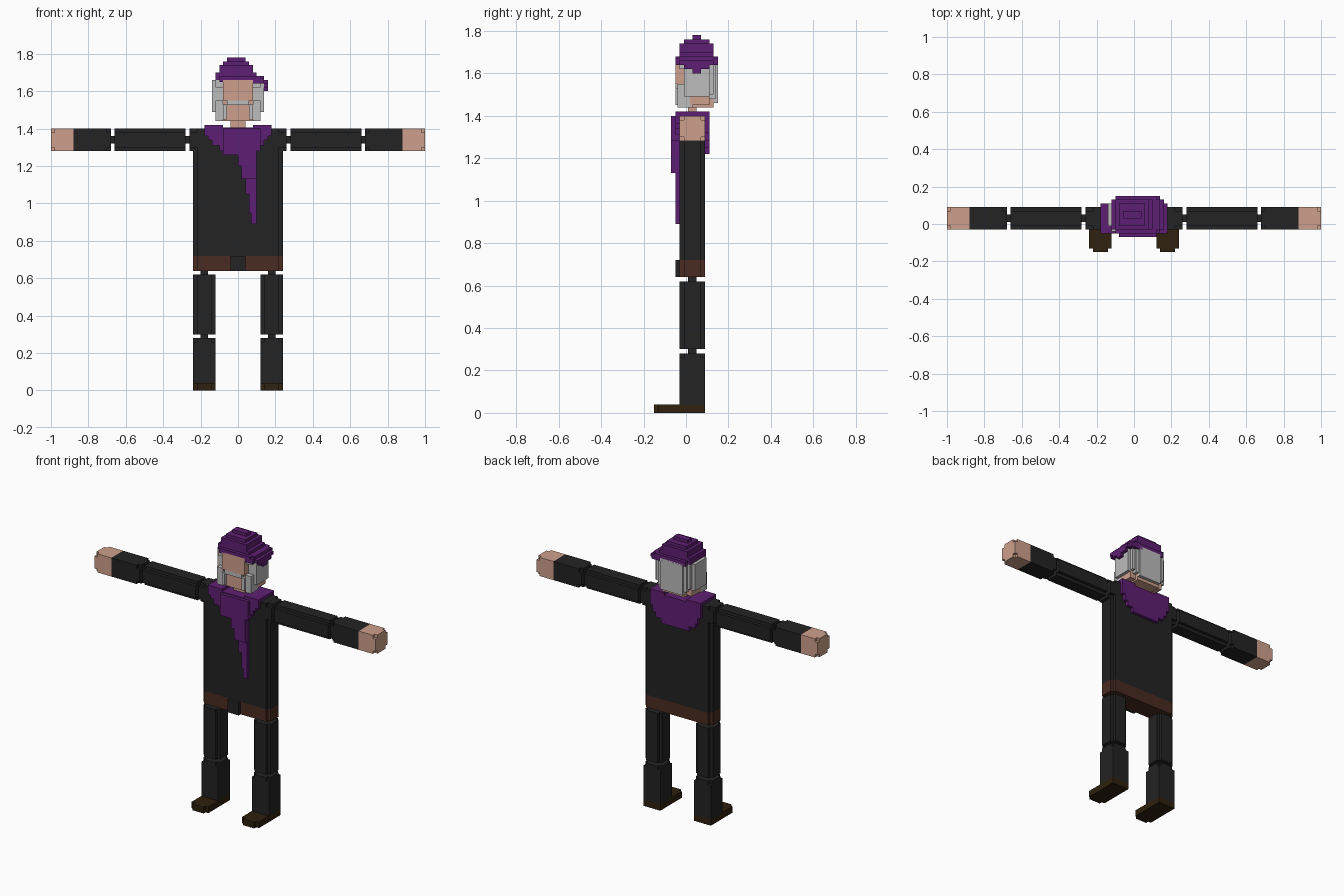
import bpy, bmesh


def mat(name, r, g, b):
    m = bpy.data.materials.new(name)
    lin = [((c / 255 + 0.055) / 1.055) ** 2.4 for c in (r, g, b)]
    m.diffuse_color = (*lin, 1)
    return m


BLACK = mat("black_cloth", 35, 35, 35)
SKIN = mat("skin", 206, 160, 140)
PURPLE = mat("purple_cloth", 94, 31, 115)
GRAY = mat("gray_hair", 188, 188, 188)
BROWN = mat("brown_leather", 74, 43, 33)
DARK = mat("dark_brown_shoe", 46, 33, 14)


def build(name, material, boxes):
    """Join axis-aligned boxes (x0, x1, y0, y1, z0, z1) into one object."""
    bm = bmesh.new()
    for x0, x1, y0, y1, z0, z1 in boxes:
        vs = bmesh.ops.create_cube(bm, size=1)["verts"]
        for v in vs:
            v.co = (x1 if v.co.x > 0 else x0,
                    y1 if v.co.y > 0 else y0,
                    z1 if v.co.z > 0 else z0)
    me = bpy.data.meshes.new(name)
    bm.to_mesh(me)
    bm.free()
    me.materials.append(material)
    ob = bpy.data.objects.new(name, me)
    bpy.context.collection.objects.link(ob)
    return ob


def shrink(box, axes, d=0.02):
    b = list(box)
    for a in axes:
        b[2 * a] += d
        b[2 * a + 1] -= d
    return tuple(b)


def notched(box, axis):
    """Two crossing boxes: a beam along axis with its four long edges notched."""
    return [shrink(box, [a]) for a in range(3) if a != axis]


def flip(boxes):
    return [(-b[1], -b[0], *b[2:]) for b in boxes]


def both(boxes):
    return boxes + flip(boxes)


def pair(name, material, boxes):
    build("right_" + name, material, boxes)
    build("left_" + name, material, flip(boxes))


Y0, Y1 = -0.03, 0.09

# Torso, belt and buckle
build("torso", BLACK, notched((-0.24, 0.24, Y0, Y1, 0.72, 1.40), 2)
      + both(notched((0.22, 0.26, Y0, Y1, 1.28, 1.40), 0)))
build("belt", BROWN, notched((-0.24, 0.24, Y0, Y1, 0.64, 0.72), 2))
build("buckle", BLACK, [(-0.04, 0.04, -0.05, -0.03, 0.64, 0.72)])

# Arms: notched upper arm, square cuff, joints, hand with clipped tip corners
pair("upper_arm", BLACK, notched((0.28, 0.66, Y0, Y1, 1.28, 1.40), 0))
pair("forearm", BLACK, [(0.70, 0.88, Y0, Y1, 1.28, 1.40)]
     + notched((0.68, 0.70, Y0, Y1, 1.28, 1.40), 0))
pair("arm_joints", BLACK, [(a, a + 0.06, 0.01, 0.05, 1.32, 1.36) for a in (0.24, 0.64)])
pair("hand", SKIN, [(0.88, 0.98, Y0, Y1, 1.28, 1.40)]
     + notched((0.98, 1.00, Y0, Y1, 1.28, 1.40), 0))

# Legs and shoes
pair("thigh", BLACK, notched((0.12, 0.24, Y0, Y1, 0.30, 0.62), 2))
pair("shin", BLACK, [(0.12, 0.24, Y0, Y1, 0.04, 0.26)]
     + notched((0.12, 0.24, Y0, Y1, 0.26, 0.28), 2))
pair("leg_joints", BLACK, [(0.16, 0.20, 0.01, 0.05, z, z + 0.06) for z in (0.26, 0.60)])
pair("shoe", DARK, [(0.12, 0.24, -0.13, Y1, 0, 0.04), (0.14, 0.22, -0.15, -0.13, 0, 0.04)])

# Scarf front: stepped rows (left, right, bottom, top) falling to a long tail
rows = [(-0.18, 0.18, 1.36, 1.40), (-0.16, 0.16, 1.34, 1.36), (-0.14, 0.14, 1.31, 1.34),
        (-0.10, 0.12, 1.28, 1.31), (-0.08, 0.10, 1.26, 1.28), (0.00, 0.10, 1.20, 1.26),
        (0.02, 0.10, 1.13, 1.20)]
tail = [(0.04, 0.10, 1.05, 1.13), (0.06, 0.10, 0.95, 1.05), (0.07, 0.10, 0.89, 0.95)]
build("scarf_front", PURPLE,
      [(a, b, -0.05, -0.03, c, d) for a, b, c, d in rows + tail]
      + [(max(a, -0.08), min(b, 0.12), -0.07, -0.05, c, d) for a, b, c, d in rows])
build("scarf_collar", PURPLE, both([(0.08, 0.18, -0.05, 0.11, 1.40, 1.42)])
      + [(-0.08, 0.08, -0.05, 0.11, 1.395, 1.405)])
build("scarf_back", PURPLE,
      [(-w, w, 0.09, 0.11, z, 1.40) for w, z in
       ((0.18, 1.32), (0.16, 1.28), (0.14, 1.25), (0.10, 1.22))])

# Neck and head
build("neck", SKIN, [(-0.04, 0.04, 0.01, 0.05, 1.39, 1.46)])
build("head", SKIN, [(-0.08, 0.08, -0.03, 0.13, 1.44, 1.66),
                     (-0.08, 0.08, -0.05, -0.03, 1.55, 1.66),
                     (-0.12, 0.12, 0.02, 0.11, 1.45, 1.64)])

# Hair, beard sides and moustache
build("hair", GRAY, both([
    (0.08, 0.12, -0.01, 0.13, 1.50, 1.66),
    (0.08, 0.12, -0.03, 0.03, 1.62, 1.66),
    (0.12, 0.14, -0.01, 0.11, 1.49, 1.66)])
    + [(-0.10, 0.10, 0.11, 0.14, 1.48, 1.66), (-0.08, 0.08, 0.13, 0.15, 1.46, 1.66)])
build("beard", GRAY, both([
    (0.08, 0.12, -0.04, 0.03, 1.44, 1.55),
    (0.06, 0.08, -0.05, -0.03, 1.45, 1.53)]))
build("moustache", GRAY, [(-0.06, 0.06, -0.05, -0.03, 1.525, 1.55)])

# Soft cap: stepped layers, drooping over one side
build("cap", PURPLE, [
    (-0.12, 0.14, -0.03, 0.13, 1.66, 1.68),
    (-0.10, 0.12, -0.05, 0.15, 1.65, 1.68),
    (-0.12, 0.10, -0.03, 0.13, 1.68, 1.70),
    (-0.10, 0.08, -0.03, 0.13, 1.70, 1.74),
    (-0.08, 0.06, -0.01, 0.11, 1.74, 1.76),
    (-0.06, 0.04, 0.03, 0.07, 1.76, 1.78)])
build("cap_droop", PURPLE, [
    (0.06, 0.14, -0.05, 0.15, 1.64, 1.67),
    (0.12, 0.16, -0.03, 0.13, 1.64, 1.66),
    (0.13, 0.16, -0.01, 0.11, 1.62, 1.64),
    (0.14, 0.16, 0.03, 0.07, 1.60, 1.62)])
